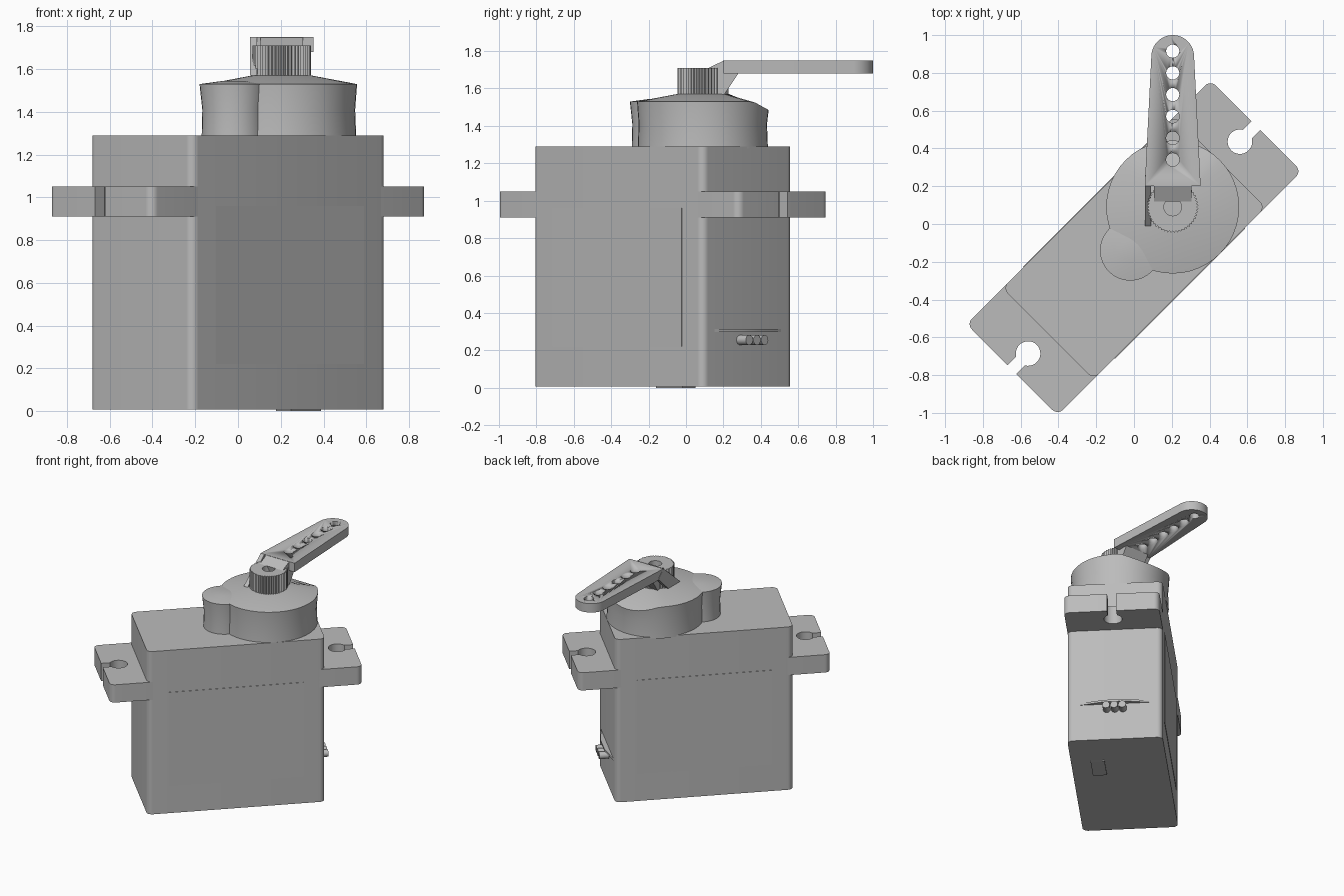
import bpy, bmesh, math
from mathutils import Matrix, Vector

cube = bpy.data.objects.get("Cube")
if cube:
    bpy.data.objects.remove(cube)

grey = bpy.data.materials.new("plain grey")
grey.use_nodes = True
colour = (0.5, 0.5, 0.5, 1)
grey.diffuse_color = colour
grey.node_tree.nodes["Principled BSDF"].inputs["Base Color"].default_value = colour

# The case sits diagonally; the output shaft has its own centre
CASE = Matrix.Translation((0, -0.125, 0)) @ Matrix.Rotation(math.radians(45), 4, "Z")
SHAFT = Matrix.Translation((0.205, 0.09, 0))
HALF_L, HALF_W = 0.644, 0.341


def finish(name, bm, frame, smooth=True):
    bmesh.ops.recalc_face_normals(bm, faces=bm.faces)
    bm.transform(frame)
    mesh = bpy.data.meshes.new(name)
    bm.to_mesh(mesh)
    bm.free()
    mesh.materials.append(grey)
    obj = bpy.data.objects.new(name, mesh)
    bpy.context.collection.objects.link(obj)
    if smooth:
        bpy.ops.object.select_all(action="DESELECT")
        obj.select_set(True)
        bpy.context.view_layer.objects.active = obj
        bpy.ops.object.shade_smooth_by_angle(angle=math.radians(30))
    return obj


def prism(name, outline, low, high, frame=CASE, smooth=True):
    bm = bmesh.new()
    face = bm.faces.new([bm.verts.new((x, y, low)) for x, y in outline])
    top = bmesh.ops.extrude_face_region(bm, geom=[face])["geom"]
    verts = [g for g in top if isinstance(g, bmesh.types.BMVert)]
    bmesh.ops.translate(bm, verts=verts, vec=(0, 0, high - low))
    return finish(name, bm, frame, smooth)


def arc(cx, cy, r, start, end, n=8):
    angles = [math.radians(start + (end - start) * i / n) for i in range(n + 1)]
    return [(cx + r * math.cos(a), cy + r * math.sin(a)) for a in angles]


def circle(cx, cy, r, n=32):
    return arc(cx, cy, r, 0, 360, n)[:-1]


def box(x0, x1, y0, y1):
    return [(x0, y0), (x1, y0), (x1, y1), (x0, y1)]


def lathe(name, profile, frame, n=40, slant=False):
    bm = bmesh.new()
    rings = [[bm.verts.new((x, y, z)) for x, y in circle(0, 0, r, n)] for r, z in profile]
    for a, b in zip(rings, rings[1:]):
        for i in range(n):
            j = (i + 1) % n
            bm.faces.new((a[i], a[j], b[j], b[i]))
    bm.faces.new(rings[0])
    bm.faces.new(rings[-1])
    if slant:  # the rear rim slopes down
        for v in rings[-2]:
            v.co.z -= max(0, v.co.y - 0.27) * 0.55
    return finish(name, bm, frame)


def cut(target, cutter):
    cutter.hide_render = True
    mod = target.modifiers.new("cut", "BOOLEAN")
    mod.operation, mod.solver, mod.object = "DIFFERENCE", "EXACT", cutter
    bpy.context.view_layer.objects.active = target
    bpy.ops.object.modifier_apply(modifier=mod.name)
    bpy.data.objects.remove(cutter)


# Case with rounded upright edges
R = 0.04
x, y = HALF_L - R, HALF_W - R
case = (arc(x, y, R, 0, 90) + arc(-x, y, R, 90, 180)
        + arc(-x, -y, R, 180, 270) + arc(x, -y, R, 270, 360))
prism("case", case, 0.008, 1.29)
prism("underside_mark", box(0.15, 0.35, -0.2, -0.1), 0, 0.009)

# Mounting ears with keyhole slots, one at each end
END, SLOT, HOLE, HX = 0.913, 0.033, 0.065, 0.793
gap = math.degrees(math.asin(SLOT / HOLE))
ear = ([(0.6, -HALF_W)] + arc(END - R, -y, R, -90, 0) + [(END, -SLOT)]
       + arc(HX, 0, HOLE, 360 - gap, gap, 28) + [(END, SLOT)]
       + arc(END - R, y, R, 0, 90) + [(0.6, HALF_W)])
for side, s in (("right", -1), ("left", 1)):
    prism(side + "_mounting_ear", [(s * px, s * py) for px, py in ear], 0.91, 1.05)

# Thin side labels
for side, s in (("front", -1), ("back", 1)):
    prism(side + "_label", box(-0.488, 0.488, s * HALF_W - 0.003, s * HALF_W + 0.003), 0.22, 0.96)

# Gear housing: big round tower and smaller lobe
lathe("gear_tower", [(0.348, 1.28), (0.343, 1.41), (0.352, 1.53), (0.14, 1.57)], SHAFT, 48, True)
lathe("gear_lobe", [(0.15, 1.28), (0.147, 1.41), (0.16, 1.53), (0.05, 1.545)],
      Matrix.Translation((-0.02, -0.14, 0)), 32)

# Splined hub with screw hole
teeth = 48
spline = []
for i in range(teeth * 2):
    a, r = math.pi * i / teeth, 0.137 if i % 2 else 0.127
    spline.append((r * math.cos(a), r * math.sin(a)))
hub = prism("splined_hub", spline, 1.54, 1.71, SHAFT, False)
cut(hub, prism("hub_cutter", circle(0, 0, 0.047, 24), 1.6, 1.8, SHAFT))

# Horn arm with its row of holes
arm = [(0.148, 0.11)] + arc(0, 0.797, 0.113, 5, 175, 24) + [(-0.148, 0.11)]
horn = prism("horn_arm", arm, 1.68, 1.75, SHAFT)
for i in range(6):
    cut(horn, prism("hole_cutter", circle(0, 0.25 + 0.115 * i, 0.035, 24), 1.6, 1.8, SHAFT))


# Sloping neck and side web joining arm to hub, drawn in side profile
def side_profile(name, points, x0, x1):
    turn = SHAFT @ Matrix(((0, 0, 1, 0), (1, 0, 0, 0), (0, 1, 0, 0), (0, 0, 0, 1)))
    prism(name, points, x0, x1, turn, False)


side_profile("horn_neck", [(0.07, 1.56), (0.11, 1.56), (0.19, 1.68), (0.19, 1.70),
                           (0.11, 1.748), (0.03, 1.71)], -0.1, 0.1)
side_profile("horn_web", [(-0.1, 1.57), (0.05, 1.57), (0.17, 1.69), (0.11, 1.75)], -0.148, -0.115)

# Cable outlet: three wires under a thin pointed lip
for i in (-1, 0, 1):
    bm = bmesh.new()
    bmesh.ops.create_cone(bm, cap_ends=True, segments=16, radius1=0.027, radius2=0.027, depth=0.12)
    bm.transform(Matrix.Translation((HALF_L + 0.01, i * 0.058, 0.255)) @ Matrix.Rotation(math.pi / 2, 4, "Y"))
    finish("wire_%d" % (i + 2), bm, CASE)
prism("cable_lip", [(HALF_L - 0.01, -0.3), (HALF_L + 0.035, -0.08), (HALF_L + 0.035, 0.08),
                    (HALF_L - 0.01, 0.3)], 0.298, 0.314)
